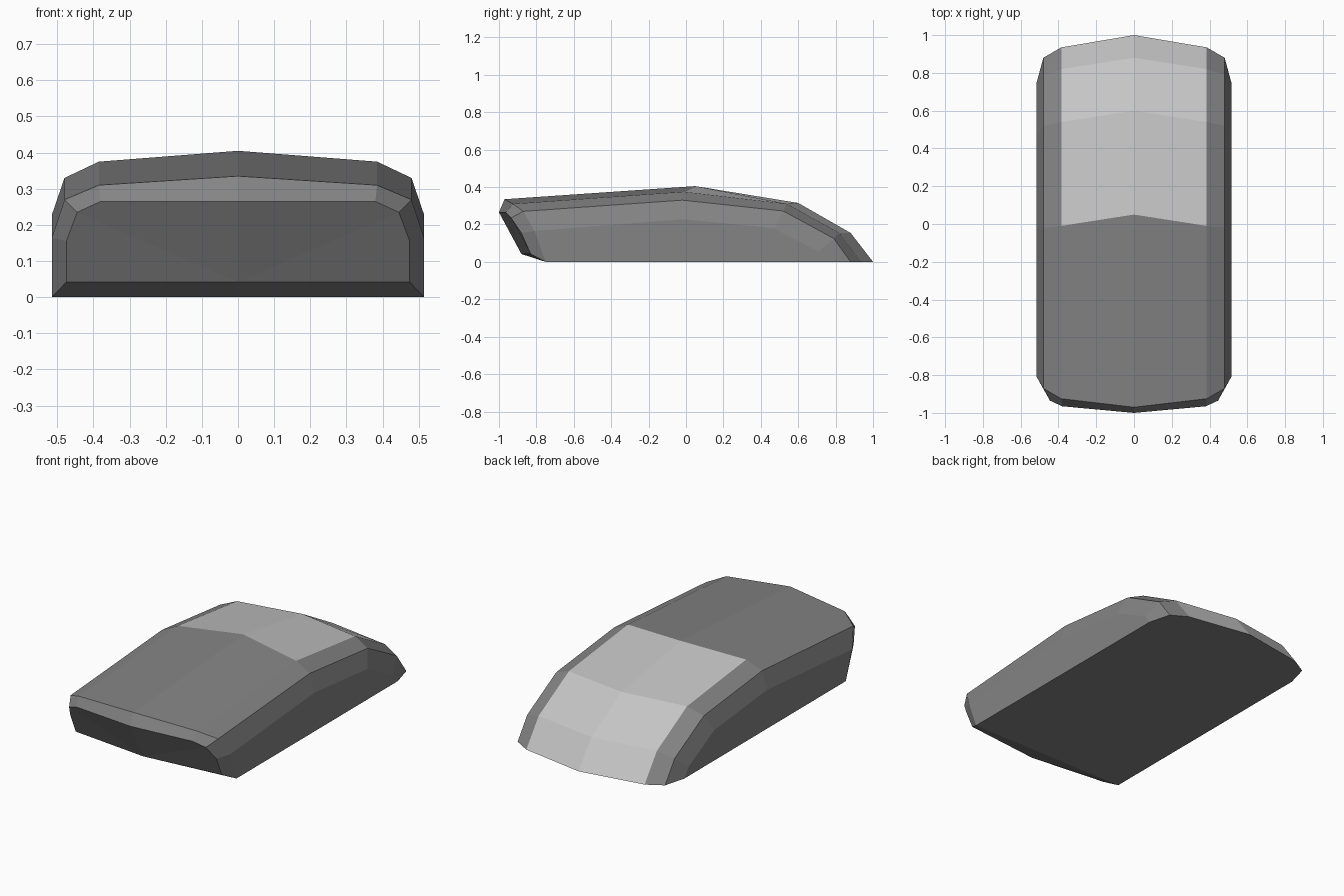
import bpy, bmesh

if "Cube" in bpy.data.objects:
    bpy.data.objects.remove(bpy.data.objects["Cube"])

# Two flat colours
def material(name, v):
    m = bpy.data.materials.new(name)
    m.diffuse_color = (v, v, v, 1)
    m.use_nodes = True
    m.node_tree.nodes["Principled BSDF"].inputs["Base Color"].default_value = m.diffuse_color
    return m

dark = material("dark grey shell", 0.23)
light = material("light grey palm panel", 0.56)

# Half cross-sections, front to back: centre, shoulder, chamfer, side
X = (0.0, 0.385, 0.48, 0.515)
sections = [
    [(-0.97, 0.335), (-0.925, 0.31), (-0.87, 0.27), (-0.81, 0.165)],
    [(0.05, 0.405), (-0.01, 0.375), (-0.02, 0.33), (-0.02, 0.228)],
    [(0.60, 0.315), (0.54, 0.31), (0.52, 0.272), (0.47, 0.18)],
    [(0.88, 0.155), (0.82, 0.155), (0.79, 0.125), (0.71, 0.055)],
    [(1.00, 0.0), (0.935, 0.0), (0.88, 0.0), (0.75, 0.0)],
]
# Front face outline, from the top centre round to the bottom centre
nose_pts = [(0, -1.0, 0.265), (0.38, -0.965, 0.265), (0.445, -0.935, 0.235),
            (0.475, -0.88, 0.155), (0.475, -0.83, 0.042), (0, -0.88, 0.042)]

bm = bmesh.new()
rings = [[bm.verts.new((x, y, z)) for x, (y, z) in zip(X, s)] for s in sections]
nose = [bm.verts.new(p) for p in nose_pts]
base_mid = bm.verts.new((0, -0.75, 0))
base_side = bm.verts.new((0.515, -0.75, 0))

# Shell strips; the wide rear strips form the palm panel
for i in range(4):
    for j in range(3):
        a, b = rings[i], rings[i + 1]
        f = bm.faces.new((a[j], a[j + 1], b[j + 1], b[j]))
        f.material_index = 1 if j == 0 and i >= 1 else 0

# Bevelled rim between the shell and the front face
rim = rings[0] + [base_side]
for j in range(4):
    bm.faces.new((nose[j], nose[j + 1], rim[j + 1], rim[j]))

# Front face, chin, side wall and base
bm.faces.new((nose[0], nose[1], nose[2], nose[5]))
bm.faces.new((nose[2], nose[3], nose[4], nose[5]))
bm.faces.new((nose[5], nose[4], base_side, base_mid))
bm.faces.new([base_side] + [r[3] for r in rings])
bm.faces.new([base_mid, base_side] + rings[4][::-1])

# Mirror the half to the other side and weld the centre line
geom = bm.verts[:] + bm.edges[:] + bm.faces[:]
bmesh.ops.mirror(bm, geom=geom, axis='X', merge_dist=0.0001)
bmesh.ops.remove_doubles(bm, verts=bm.verts[:], dist=0.0001)
bmesh.ops.recalc_face_normals(bm, faces=bm.faces[:])

mesh = bpy.data.meshes.new("mouse_body")
bm.to_mesh(mesh)
bm.free()
mesh.materials.append(dark)
mesh.materials.append(light)
body = bpy.data.objects.new("mouse_body", mesh)
bpy.context.collection.objects.link(body)
